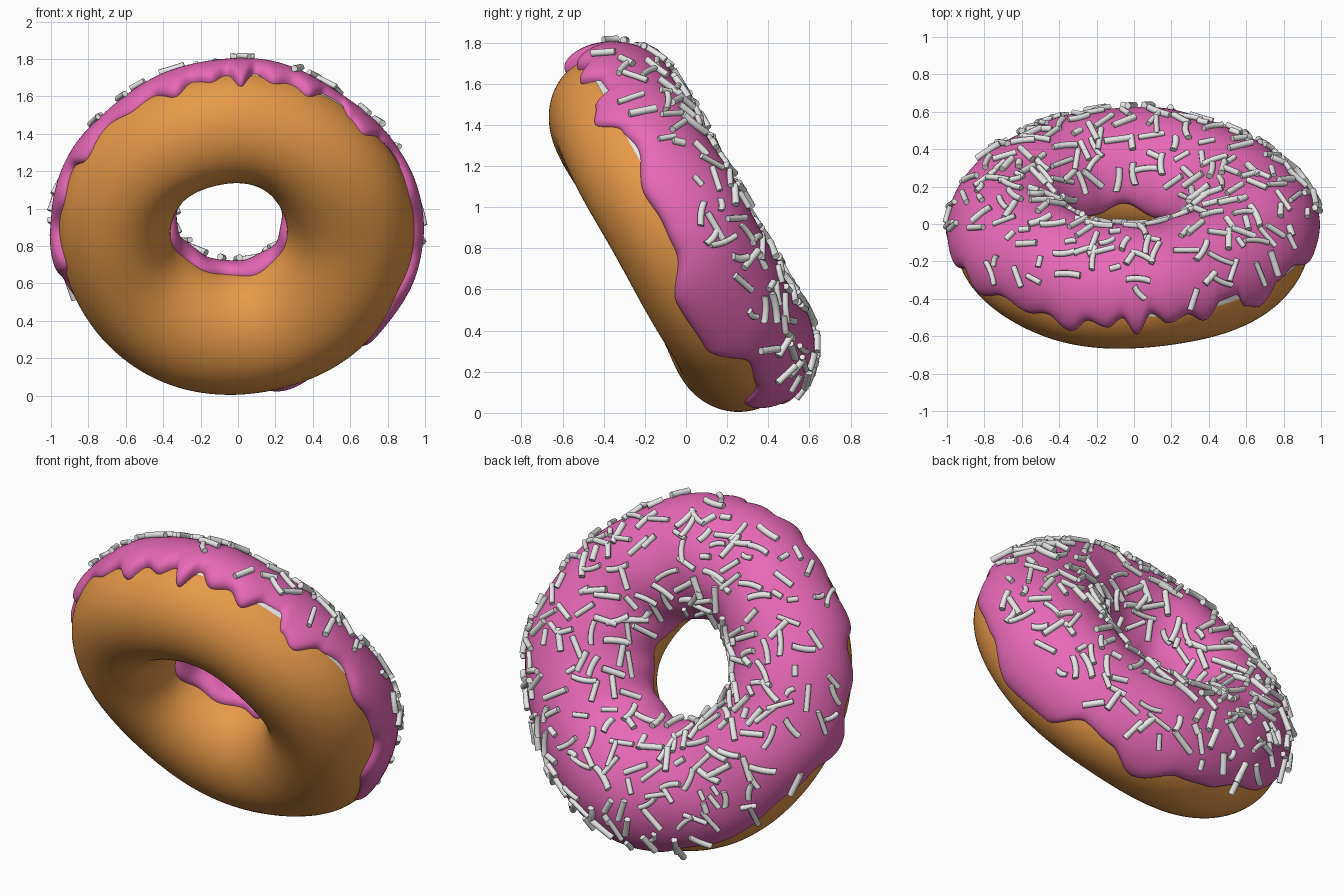
import bpy, math, random
from mathutils import Vector, Matrix

if "Cube" in bpy.data.objects:
    bpy.data.objects.remove(bpy.data.objects["Cube"])

random.seed(11)
R, RAD = 0.63, 0.32                       # ring radius, tube radius
TILT = math.radians(29)
CENTRE = Vector((-0.010, -0.055, 0.873))
AXIS = Vector((0, math.cos(TILT), math.sin(TILT)))    # iced side
UP = Vector((0, -math.sin(TILT), math.cos(TILT)))     # up within the ring plane
SIDE = Vector((1, 0, 0))


def material(name, rgb):
    m = bpy.data.materials.new(name)
    m.diffuse_color = (*rgb, 1)
    m.use_nodes = True
    m.node_tree.nodes["Principled BSDF"].inputs["Base Color"].default_value = m.diffuse_color
    return m


DOUGH = material("golden_dough", (0.80, 0.32, 0.065))
PINK = material("pink_icing", (0.80, 0.14, 0.47))
WHITE = material("pale_grey", (0.80, 0.80, 0.80))


def surface(t, phi, off=0.0):
    """Point on the ring: t runs round it, phi runs from the iced crown outwards."""
    lump = 0.005 * math.sin(3 * t + 1) + 0.004 * math.sin(5 * t + 2 * math.cos(phi))
    s, c = math.sin(phi), math.cos(phi)
    rad = R + (RAD + lump + off) * s
    height = ((RAD if c > 0 else 0.305) + lump + off) * c
    inner = max(0.0, -s)                  # hole sits slightly off centre
    return (CENTRE + SIDE * (rad * math.cos(t) - 0.035 * inner)
            + UP * (rad * math.sin(t) + 0.035 * inner) + AXIS * height)


def make(name, verts, faces, mat):
    me = bpy.data.meshes.new(name)
    me.from_pydata(verts, [], faces)
    me.materials.append(mat)
    ob = bpy.data.objects.new(name, me)
    bpy.context.collection.objects.link(ob)
    for p in me.polygons:
        p.use_smooth = True
    return ob


def ring_grid(name, nt, ns, fn, mat, closed):
    """Grid of quads round the ring; fn(t, s) gives a point, s from 0 to 1."""
    cols = ns if closed else ns + 1
    verts = [fn(2 * math.pi * i / nt, j / ns) for i in range(nt) for j in range(cols)]
    faces = []
    for i in range(nt):
        a, b = i * cols, (i + 1) % nt * cols
        for j in range(ns):
            k = (j + 1) % cols
            faces.append((a + j, a + k, b + k, b + j))
    return make(name, verts, faces, mat)


# Dripping outer edge of the icing: angle round the ring -> reach in degrees
EDGE = [(-73, 110), (-61, 92), (-50, 88), (-38, 118), (-20, 121), (-4, 97), (6, 95),
        (14, 97), (28, 83), (36, 87), (44, 106), (50, 98), (54, 81), (60, 82), (66, 99),
        (72, 88), (78, 95), (84, 83), (88.5, 106), (93, 87), (98, 98), (104, 92),
        (110, 108), (118, 94), (126, 100), (136, 93), (148, 107), (156, 91), (166, 103),
        (176, 96), (188, 116), (200, 88), (215, 77), (235, 80), (250, 76), (262, 84),
        (274, 86), (287, 110)]


def outer_edge(t):
    d = (math.degrees(t) + 73) % 360 - 73
    for (a, pa), (b, pb) in zip(EDGE, EDGE[1:]):
        if a <= d <= b:
            f = 0.5 - 0.5 * math.cos(math.pi * (d - a) / (b - a))
            return math.radians(pa + (pb - pa) * f)
    return math.radians(EDGE[0][1])


def inner_edge(t):
    return math.radians(-90 + 4 * math.sin(3 * t + 0.6) + 3 * math.sin(7 * t))


def thickness(t, phi):
    s, c = math.sin(phi), math.cos(phi)
    return (0.040 + 0.013 * math.cos(4 * t) * max(s, 0) + 0.004 * math.sin(9 * t + 2 * phi)
            + 0.008 * math.sin(t) * s + 0.012 * max(c, 0))


def icing_point(t, s):
    w = -math.cos(math.pi * s)            # finer spacing near both edges
    a, b = inner_edge(t), outer_edge(t)
    phi = a + (b - a) * (w + 1) / 2
    round_off = math.sqrt(max(0.0, 1 - abs(w) ** 14))
    return surface(t, phi, -0.01 + (thickness(t, phi) + 0.01) * round_off)


def lining_point(t, s):                   # shows only in the gaps on the upper rim
    reach = 86 if math.sin(t) > 0.1 else 72
    return surface(t, math.radians(66 + (reach - 66) * s), 0.005)


# Dough, icing and the pale lining seen between drips
ring_grid("dough", 160, 64, lambda t, s: surface(t, 2 * math.pi * s), DOUGH, True)
ring_grid("icing", 480, 56, icing_point, PINK, False)
ring_grid("icing_lining", 160, 4, lining_point, WHITE, False)

# Sprinkles: short, sometimes slightly bent rods scattered over the icing
SIDES, RINGS = 8, 5
verts, faces = [], []


def add_sprinkle(pos, normal, along):
    across = normal.cross(along)
    length = random.choice((0.06, 0.09, 0.12, 0.13, 0.14, 0.15))
    rad = random.uniform(0.014, 0.019)
    bend = random.choice((0, 0, 0, 0.007, -0.010))
    base = len(verts)
    for i in range(RINGS):
        u = 2 * i / (RINGS - 1) - 1
        mid = pos + along * (u * length / 2) + across * (bend * u * u)
        for k in range(SIDES):
            a = 2 * math.pi * k / SIDES
            verts.append(mid + (across * math.cos(a) + normal * math.sin(a)) * rad)
    for i in range(RINGS - 1):
        for k in range(SIDES):
            k2, p = (k + 1) % SIDES, base + i * SIDES
            faces.append((p + k, p + k2, p + SIDES + k2, p + SIDES + k))
    faces.append(tuple(base + k for k in reversed(range(SIDES))))
    faces.append(tuple(base + (RINGS - 1) * SIDES + k for k in range(SIDES)))


count = 0
placed = []
while count < 265:
    t = random.uniform(0, 2 * math.pi)
    phi = math.radians(random.uniform(-64, 72))
    if random.random() > (R + RAD * math.sin(phi)) / (R + RAD):
        continue
    # sparser towards the left rim and the upper rim
    if phi > 0.7 and (math.cos(t) < -0.6 or math.sin(t) > 0.7) and random.random() < 0.5:
        continue
    off = thickness(t, phi)
    p = surface(t, phi, off)
    if any((p - q).length < 0.058 for q in placed):
        continue
    dt = surface(t + 0.01, phi, off) - p
    dp = surface(t, phi + 0.01, off) - p
    n = dp.cross(dt).normalized()
    crown = CENTRE + (SIDE * math.cos(t) + UP * math.sin(t)) * R
    if n.dot(p - crown) < 0:
        n.negate()
    along = Matrix.Rotation(random.uniform(0, math.pi), 3, n) @ dt.normalized()
    add_sprinkle(p + n * 0.010, n, along)
    placed.append(p)
    count += 1

sprinkles = make("sprinkles", verts, faces, WHITE)

# Consistent normals, sharp rod ends
for ob in bpy.data.objects:
    bpy.ops.object.select_all(action='DESELECT')
    ob.select_set(True)
    bpy.context.view_layer.objects.active = ob
    bpy.ops.object.mode_set(mode='EDIT')
    bpy.ops.mesh.select_all(action='SELECT')
    bpy.ops.mesh.normals_make_consistent(inside=False)
    bpy.ops.object.mode_set(mode='OBJECT')
bpy.ops.object.select_all(action='DESELECT')
sprinkles.select_set(True)
bpy.context.view_layer.objects.active = sprinkles
bpy.ops.object.shade_smooth_by_angle(angle=math.radians(50))
